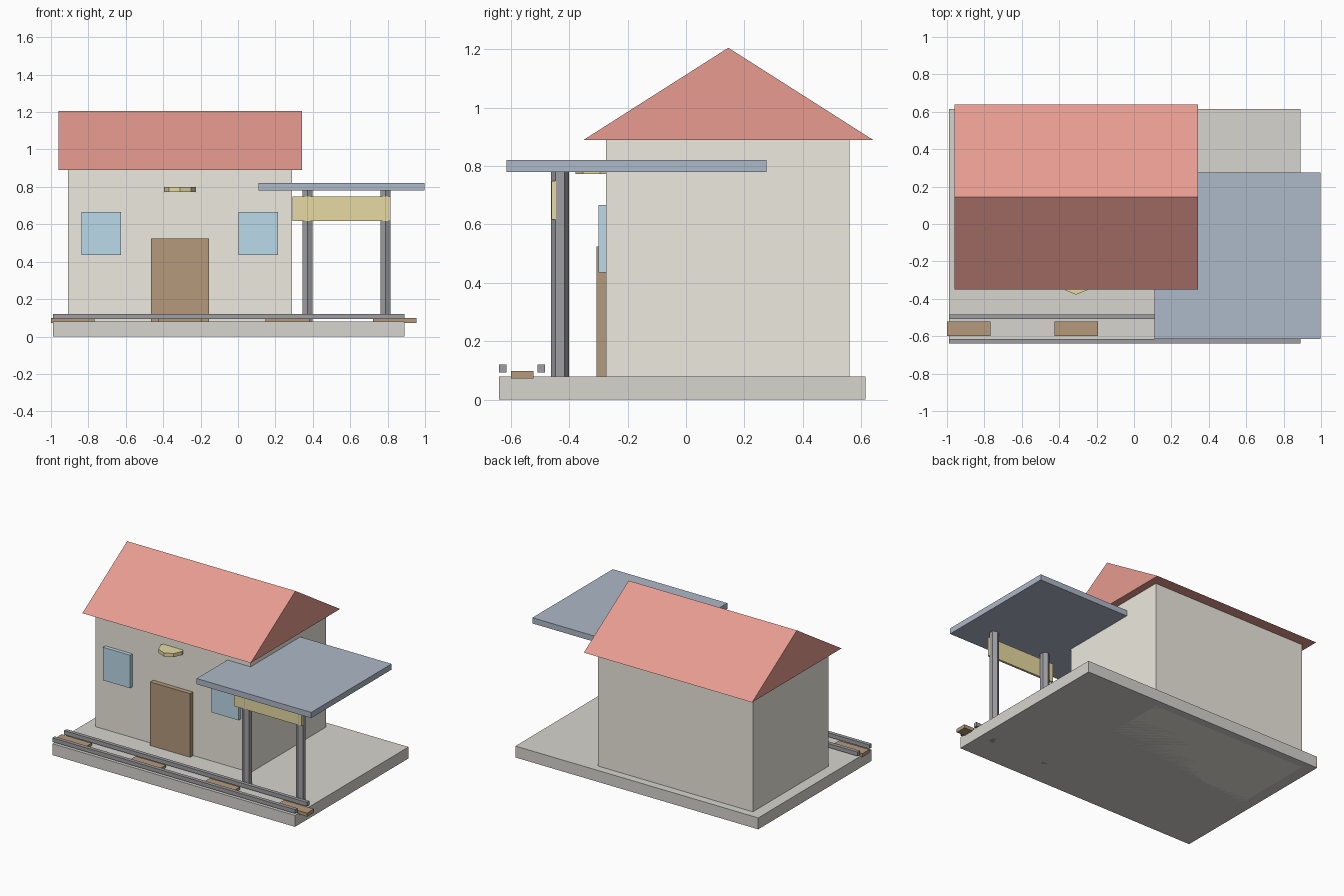
import bpy, bmesh

if "Cube" in bpy.data.objects:
    bpy.data.objects.remove(bpy.data.objects["Cube"])


def material(name, rgb):
    m = bpy.data.materials.new(name)
    m.diffuse_color = (*rgb, 1)
    m.use_nodes = True
    m.node_tree.nodes["Principled BSDF"].inputs["Base Color"].default_value = m.diffuse_color
    return m


STONE = material("stone", (0.68, 0.66, 0.62))
CREAM = material("cream", (0.85, 0.82, 0.74))
RED = material("red", (0.80, 0.33, 0.28))
BLUE = material("slate_blue", (0.42, 0.48, 0.58))
STEEL = material("steel", (0.35, 0.35, 0.37))
WOOD = material("wood", (0.46, 0.32, 0.20))
GLASS = material("glass", (0.50, 0.70, 0.82))
YELLOW = material("yellow", (0.80, 0.70, 0.36))


def finish(name, bm, mat):
    bmesh.ops.recalc_face_normals(bm, faces=bm.faces)
    mesh = bpy.data.meshes.new(name)
    bm.to_mesh(mesh)
    bm.free()
    mesh.materials.append(mat)
    obj = bpy.data.objects.new(name, mesh)
    bpy.context.collection.objects.link(obj)
    return obj


def prism(name, profile, direction, mat):
    """Extrude a closed profile of 3D points along a direction."""
    bm = bmesh.new()
    face = bm.faces.new([bm.verts.new(p) for p in profile])
    ext = bmesh.ops.extrude_face_region(bm, geom=[face])["geom"]
    moved = [g for g in ext if isinstance(g, bmesh.types.BMVert)]
    bmesh.ops.translate(bm, verts=moved, vec=direction)
    return finish(name, bm, mat)


def box(name, x, y, z, mat):
    corners = [(x[0], y[0], z[0]), (x[1], y[0], z[0]),
               (x[1], y[1], z[0]), (x[0], y[1], z[0])]
    return prism(name, corners, (0, 0, z[1] - z[0]), mat)


def cylinder(name, x, y, z, radius, sides, mat):
    bpy.ops.mesh.primitive_cylinder_add(
        vertices=sides, radius=radius, depth=z[1] - z[0],
        location=(x, y, (z[0] + z[1]) / 2))
    obj = bpy.context.object
    obj.name = name
    obj.data.materials.append(mat)


# Platform and main building (the walls run down through the platform)
box("platform", (-0.99, 0.89), (-0.64, 0.615), (0, 0.08), STONE)
box("building_walls", (-0.91, 0.29), (-0.274, 0.56), (0, 0.89), CREAM)

# Gable roof
prism("gable_roof", [(-0.96, -0.35, 0.89), (-0.96, 0.64, 0.89), (-0.96, 0.145, 1.205)],
      (1.303, 0, 0), RED)

# Door and windows
box("door", (-0.465, -0.155), (-0.307, -0.27), (0.08, 0.525), WOOD)
for side, x in (("left", -0.836), ("right", 0.004)):
    box(f"{side}_window", (x, x + 0.21), (-0.3, -0.27), (0.435, 0.666), GLASS)

# Eight-sided disc set flat into the front wall
cylinder("wall_disc", -0.31, -0.294, (0.773, 0.798), 0.084, 8, YELLOW)

# Canopy with its posts and sign board
box("canopy", (0.11, 0.997), (-0.614, 0.275), (0.78, 0.82), BLUE)
for side, x in (("left", 0.371), ("right", 0.788)):
    cylinder(f"{side}_canopy_post", x, -0.431, (0, 0.78), 0.031, 6, STEEL)
box("sign_board", (0.291, 0.815), (-0.461, -0.445), (0.617, 0.748), YELLOW)

# Track: two rails on four sleepers
for side, y in (("front", -0.64), ("rear", -0.509)):
    box(f"{side}_rail", (-0.99, 0.89), (y, y + 0.026), (0.093, 0.121), STEEL)
for i in range(4):
    x = -1.0 + i * 0.574
    box(f"sleeper_{i + 1}", (x, x + 0.233), (-0.599, -0.522), (0.073, 0.098), WOOD)
